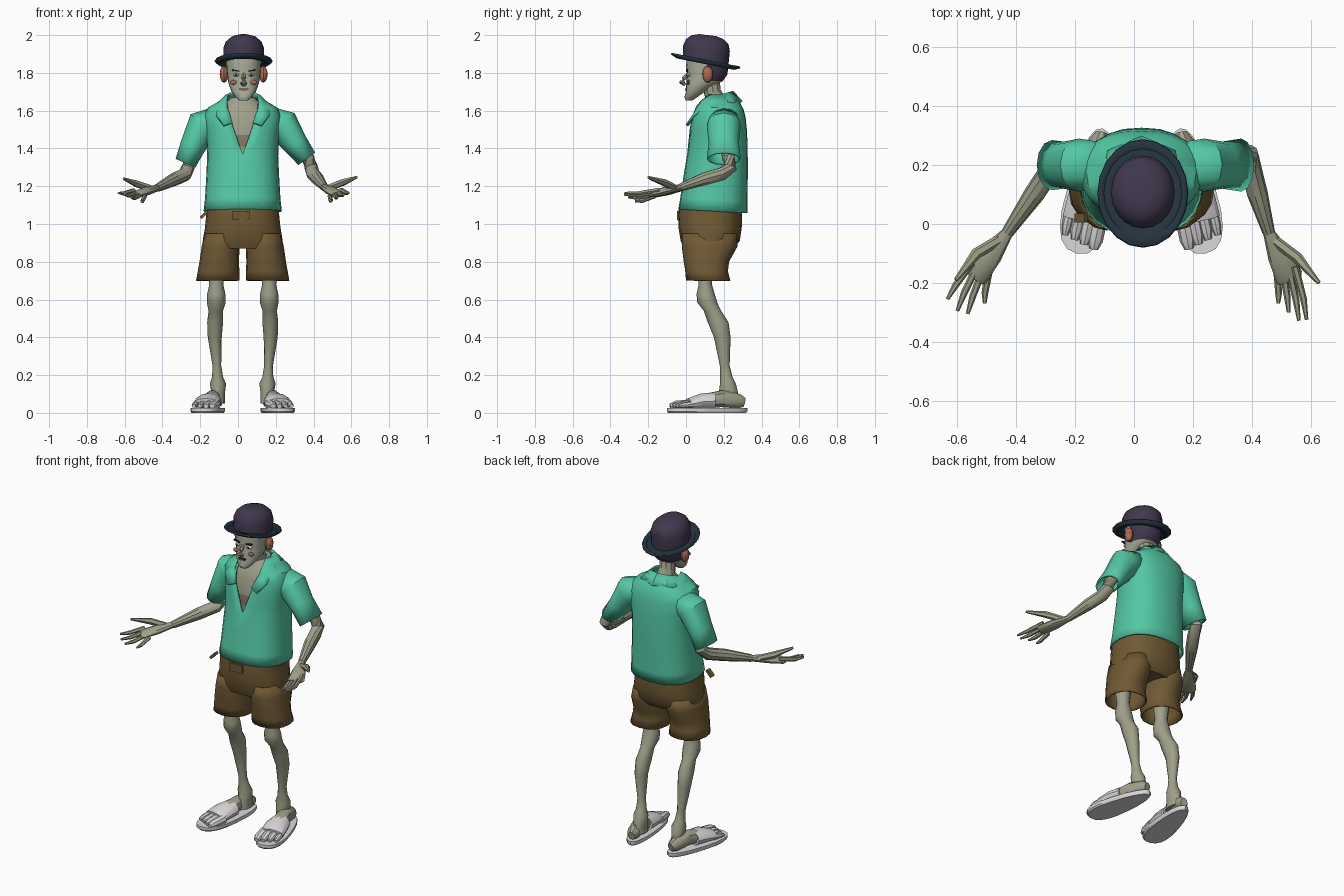
import bpy, bmesh, math
from mathutils import Vector, Matrix

if bpy.data.objects.get("Cube"):
    bpy.data.objects.remove(bpy.data.objects["Cube"])

MID = 0.025   # body midline in x
built = []


def material(name, r, g, b):
    lin = [((c / 255 + 0.055) / 1.055) ** 2.4 for c in (r, g, b)] + [1]
    m = bpy.data.materials.new(name)
    m.use_nodes = True
    m.diffuse_color = lin
    m.node_tree.nodes["Principled BSDF"].inputs["Base Color"].default_value = lin
    return m


SKIN = material("grey_skin", 160, 160, 138)
FACE = material("pale_face", 170, 175, 155)
SHIRT = material("sea_green", 84, 200, 165)
SHORTS = material("olive_brown", 112, 90, 52)
HAT = material("dark_plum", 64, 56, 78)
BRIM = material("dark_navy", 36, 50, 62)
WHITE = material("soft_white", 220, 216, 218)
RED = material("flushed_red", 172, 108, 84)
PATCH = material("taupe", 138, 122, 102)
DARK = material("near_black", 40, 36, 42)


def finish(name, bm, mats, thick=0, rule=None):
    bmesh.ops.remove_doubles(bm, verts=bm.verts, dist=0.0005)
    bmesh.ops.recalc_face_normals(bm, faces=bm.faces)
    me = bpy.data.meshes.new(name)
    if rule:
        for f in bm.faces:
            f.material_index = int(rule(f.calc_center_median()))
    bm.to_mesh(me)
    bm.free()
    for m in mats:
        me.materials.append(m)
    ob = bpy.data.objects.new(name, me)
    bpy.context.collection.objects.link(ob)
    if thick:
        mod = ob.modifiers.new("thickness", "SOLIDIFY")
        mod.thickness = thick
    built.append(ob)
    return ob


def skin_rings(name, rings, mats, caps=(True, True), thick=0, rule=None, xf=None):
    bm = bmesh.new()
    rows = [[bm.verts.new(xf(v) if xf else v) for v in r] for r in rings]
    for a, b in zip(rows, rows[1:]):
        for i in range(len(a) - 1):
            bm.faces.new((a[i], a[i + 1], b[i + 1], b[i]))
    for use, row in zip(caps, (rows[0], rows[-1])):
        if use:
            bm.faces.new(row[:-1])
    return finish(name, bm, mats, thick, rule)


def spow(v, e):
    return math.copysign(abs(v) ** e, v)


# Horizontal sections: (z, front y, back y, half width[, half width of front slit])
def stack(name, rows, mats, cx=MID, n=20, p=2.0, tilt=0, **kw):
    rings = []
    for z, y0, y1, rx, *slit in rows:
        gap = math.asin((slit[0] / rx) ** (p / 2)) if slit else 0
        cy, ry, ring = (y0 + y1) / 2, (y1 - y0) / 2, []
        for i in range(n + 1):
            t = gap + (2 * math.pi - 2 * gap) * i / n
            y = -ry * spow(math.cos(t), 2 / p)
            ring.append(Vector((cx + rx * spow(math.sin(t), 2 / p), cy + y, z - tilt * y)))
        rings.append(ring)
    return skin_rings(name, rings, mats, **kw)


# Sections square to a path: (x, y, z, radius across, radius up)
def tube(name, pts, mat, n=10, **kw):
    c = [Vector(q[:3]) for q in pts]
    rings = []
    for i, q in enumerate(pts):
        t = (c[min(i + 1, len(c) - 1)] - c[max(i - 1, 0)]).normalized()
        side = t.cross(Vector((0, 0, 1))).normalized()
        up = side.cross(t)
        rings.append([c[i] + side * q[3] * math.cos(a) + up * q[-1] * math.sin(a)
                      for a in (2 * math.pi * k / n for k in range(n + 1))])
    return skin_rings(name, rings, [mat], **kw)


def ball(name, loc, size, mat):
    bm = bmesh.new()
    bmesh.ops.create_uvsphere(bm, u_segments=10, v_segments=6, radius=1,
                              matrix=Matrix.Translation(loc) @ Matrix.Diagonal((*size, 1)))
    return finish(name, bm, [mat])


def box(name, loc, size, mat, rot=0):
    bm = bmesh.new()
    m = Matrix.Translation(loc) @ Matrix.Rotation(rot, 4, "Y") @ Matrix.Diagonal((*size, 1))
    bmesh.ops.create_cube(bm, size=1, matrix=m)
    return finish(name, bm, [mat])


# Hat
HX = 0.03
stack("hat_crown", [(1.86, -.015, .225, .108), (1.93, -.015, .232, .108), (1.965, .0, .225, .095),
                    (1.99, .03, .195, .066), (2.0, .07, .16, .03)], [HAT], cx=HX, tilt=.12, caps=(0, 1))
stack("hat_brim", [(1.864, .0, .215, .1), (1.856, -.045, .255, .132), (1.87, -.075, .285, .148)],
      [BRIM], cx=HX, tilt=.2, caps=(0, 0), thick=.01)

# Head, with hair on the back of the skull
stack("head", [(1.655, -.002, .035, .024), (1.672, -.008, .06, .043), (1.70, .0, .1, .064),
               (1.73, .0, .14, .076), (1.757, .002, .195, .083), (1.79, .006, .218, .088),
               (1.83, .0, .225, .092), (1.88, .005, .225, .095)], [FACE, HAT], cx=HX, p=2.3,
      rule=lambda c: c.y > .115 and c.z > 1.757)
tube("neck", [(.03, .13, 1.77, .05), (.03, .14, 1.7, .046), (.027, .165, 1.64, .055),
              (.025, .18, 1.58, .08)], SKIN)
tube("nose", [(HX, .008, 1.795, .008, .006), (HX, -.012, 1.77, .012, .012), (HX, -.02, 1.748, .019, .014),
              (HX, -.005, 1.735, .012, .008)], FACE, n=8)
ball("nose_tip", (HX, -.026, 1.75), (.011, .009, .01), RED)
box("mouth", (HX, -.001, 1.715), (.05, .008, .006), DARK)
box("lower_lip", (HX, -.001, 1.707), (.036, .009, .007), RED)
for s, side in ((-1, "right"), (1, "left")):
    ball(side + "_ear", (HX + s * .104, .115, 1.793), (.024, .028, .045), RED)
    ball(side + "_eye", (HX + s * .04, .013, 1.79), (.017, .012, .009), WHITE)
    ball(side + "_pupil", (HX + s * .04, .003, 1.79), (.006, .004, .007), DARK)
    box(side + "_eyebrow", (HX + s * .042, .005, 1.812), (.04, .01, .007), DARK, s * -.15)
    ball(side + "_cheek", (HX + s * .053, .012, 1.75), (.018, .008, .013), RED)

# Chest inside the open shirt
stack("chest", [(1.32, .05, .28, .13), (1.41, .035, .29, .15), (1.47, .036, .29, .16), (1.56, .05, .28, .16),
                (1.62, .075, .27, .12), (1.67, .11, .24, .06)], [SKIN, PATCH], p=2.3,
      rule=lambda c: 1.41 < c.z < 1.47)

# Shirt
stack("shirt_body", [(1.068, -.04, .325, .207, 0), (1.13, -.03, .325, .2, 0), (1.25, -.012, .327, .193, 0),
                     (1.36, .006, .327, .188, 0), (1.42, .012, .326, .19, .022), (1.5, .018, .323, .198, .05),
                     (1.57, .03, .316, .205, .072), (1.615, .045, .305, .185, .085),
                     (1.65, .06, .285, .125, .085), (1.685, .09, .26, .09, .078)],
      [SHIRT], n=24, p=2.4, tilt=.06, caps=(0, 0), thick=.008)
inner = [(0, .25, 1.705), (.07, .215, 1.695), (.09, .13, 1.67), (.078, .055, 1.61), (.055, .012, 1.54)]
outer = [(0, .30, 1.65), (.115, .25, 1.645), (.14, .13, 1.64), (.142, .035, 1.58), (.10, -.002, 1.525)]
for s, side in ((-1, "right"), (1, "left")):
    skin_rings(side + "_collar", [[Vector((MID + s * x, y, z)) for x, y, z in e] for e in (inner, outer)],
               [SHIRT], caps=(0, 0), thick=.014)
sleeves = {"right": [(-.09, .2, 1.57, .075, .06), (-.185, .2, 1.52, .09, .09),
                     (-.24, .2, 1.41, .08, .068), (-.278, .2, 1.322, .085, .057)],
           "left": [(.14, .2, 1.57, .075, .06), (.24, .2, 1.52, .09, .09),
                    (.30, .2, 1.43, .08, .068), (.364, .2, 1.345, .09, .055)]}
for side, pts in sleeves.items():
    tube(side + "_sleeve", pts, SHIRT, n=12, caps=(0, 0), thick=.008)

# Arms and open hands
arms = {"right": [(-.22, .2, 1.45, .036), (-.255, .215, 1.36, .034), (-.265, .23, 1.30, .036),
                  (-.28, .19, 1.262, .036), (-.34, .1, 1.235, .035), (-.43, -.03, 1.19, .021)],
        "left": [(.31, .21, 1.43, .036), (.37, .225, 1.35, .034), (.388, .235, 1.30, .036),
                 (.397, .19, 1.265, .036), (.42, .1, 1.24, .035), (.458, -.03, 1.193, .021)]}
# outer knuckle, inner knuckle, fingertips, thumb middle, thumb tip
hands = {"right": ((-.572, -.15, 1.175), (-.505, -.19, 1.14),
                   [(-.633, -.255, 1.165), (-.60, -.295, 1.155), (-.565, -.305, 1.14), (-.507, -.27, 1.12)],
                   (-.535, -.1, 1.212), (-.605, -.19, 1.24)),
         "left": ((.562, -.165, 1.178), (.492, -.195, 1.14),
                  [(.586, -.325, 1.165), (.56, -.328, 1.155), (.525, -.3, 1.145), (.49, -.27, 1.125)],
                  (.555, -.115, 1.22), (.628, -.2, 1.248))}
for side, pts in arms.items():
    tube(side + "_arm", pts, SKIN)
    k0, k1, tips, t_mid, t_tip = hands[side]
    k0, k1, wrist = Vector(k0), Vector(k1), Vector(pts[-1][:3])
    mid = (k0 + k1) / 2
    tube(side + "_palm", [(*wrist, .02, .018), (*wrist.lerp(mid, .5), .04, .022),
                          (*mid, .047, .018), (*mid.lerp(wrist, -.08), .04, .012)], SKIN)
    for i, tip in enumerate(tips):
        base = k0.lerp(k1, i / 3)
        bend = base.lerp(Vector(tip), .55) - Vector((0, 0, .008))
        tube(f"{side}_finger_{i + 1}", [(*base.lerp(wrist, .15), .013), (*bend, .0115), (*tip, .006)], SKIN, n=6)
    tube(side + "_thumb", [(*wrist.lerp(k0, .2), .018), (*t_mid, .019), (*t_tip, .007)], SKIN, n=6)

# Shorts
stack("shorts_seat", [(1.11, -.035, .29, .19), (1.05, -.042, .297, .193), (.98, -.04, .295, .2),
                      (.91, -.028, .285, .212), (.87, -.01, .25, .2)], [SHORTS], p=2.4)
box("waist_tab", (.015, -.042, 1.045), (.09, .01, .05), SHORTS)
box("side_tab", (-.18, .02, 1.05), (.05, .03, .015), SHORTS, -.8)

for s, side in ((-1, "right"), (1, "left")):
    def mirror(v, s=s):
        return Vector((MID + s * v.x, v.y, v.z))

    for i, (z, y0, y1, rx, off) in enumerate([(.95, 0, .26, .09, .105)]):
        rows = [(.95, -.02, .27, .09), (.88, -.022, .272, .1), (.8, -.012, .228, .105),
                (.75, -.004, .222, .11), (.7, .0, .235, .115)]

        # Leg openings swing outward towards the hem
        def flare(v):
            return mirror(Vector((v.x + .112 + .08 * (.95 - v.z), v.y, v.z)))
        stack(side + "_shorts_leg", rows, [SHORTS], cx=0, n=16, p=2.2, caps=(0, 0), thick=.008, xf=flare)

    # Bare leg: (z, offset, y, half width, half depth)
    leg = [(.8, .14, .1, .05, .05), (.68, .14, .102, .037, .035), (.63, .14, .104, .048, .048),
           (.585, .14, .112, .05, .053), (.54, .143, .14, .038, .046), (.48, .146, .17, .042, .055),
           (.4, .148, .192, .037, .044), (.25, .137, .205, .023, .026), (.19, .133, .213, .029, .033),
           (.155, .131, .222, .043, .042), (.1, .13, .225, .035, .052), (.05, .13, .225, .035, .06)]
    skin_rings(side + "_leg", [[Vector((o + a * math.cos(t), y + b * math.sin(t), z))
                                for t in (math.tau * k / 12 for k in range(13))]
                               for z, o, y, a, b in leg], [SKIN], xf=mirror)

    # Foot parts are laid out along y, then turned outward
    def turn(v):
        return mirror(Vector((.175 + .98 * v.x - .2 * v.y, .112 + .98 * v.y + .2 * v.x, v.z)))

    def sole_shape(v):
        return turn(Vector((v.x * (1 - 1.3 * v.y), v.y, v.z)))
    stack(side + "_sandal_sole", [(0, -.21, .21, .07), (.008, -.217, .217, .076), (.026, -.217, .217, .076)],
          [WHITE], cx=0, p=2.4, xf=sole_shape)
    tube(side + "_foot", [(0, .2, .055, .022, .026), (0, .17, .062, .038, .04), (0, .08, .075, .042, .047),
                          (0, 0, .065, .05, .04), (0, -.08, .05, .06, .026)], SKIN, xf=turn)
    tube(side + "_sandal_strap", [(0, .035, .062, .058, .046), (0, -.03, .06, .07, .043),
                                  (0, -.1, .047, .073, .03)], WHITE, n=12, xf=turn)
    for i in range(4):
        x, r = -.052 + .035 * i, .026 - .003 * i
        end = -.19 + .009 * i
        tube(f"{side}_toe_{i + 1}", [(x, -.08, .046, r, r), (x, end + .03, .042, r, r * .85),
                                     (x, end, .036, r * .6, r * .5)], WHITE, n=8, xf=turn)

# Smooth shading with sharp edges kept
bpy.ops.object.select_all(action="DESELECT")
for ob in built:
    ob.select_set(True)
bpy.context.view_layer.objects.active = built[0]
bpy.ops.object.shade_smooth_by_angle(angle=math.radians(35))
